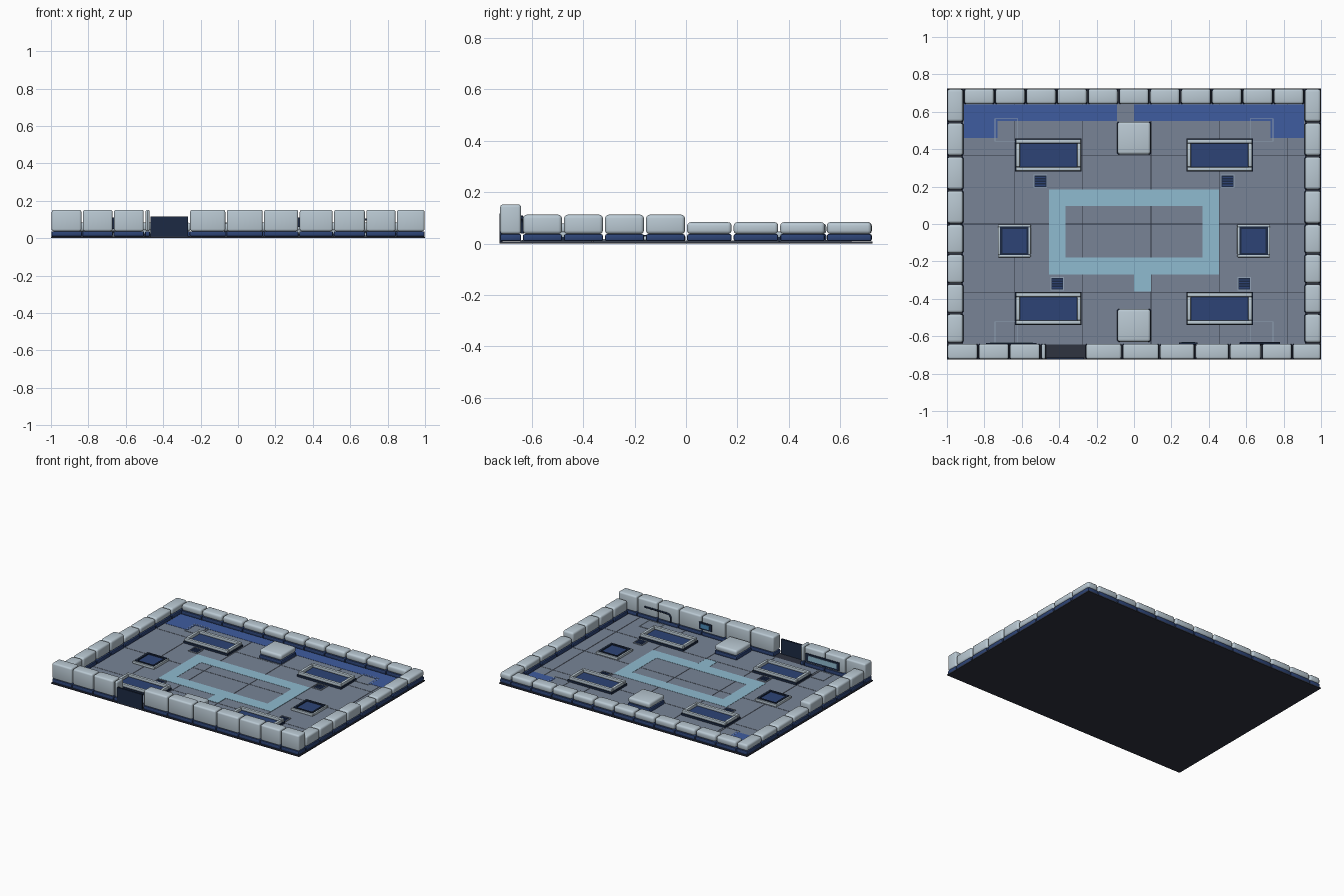
import bpy, bmesh, math
from mathutils import Vector

if "Cube" in bpy.data.objects:
    bpy.data.objects.remove(bpy.data.objects["Cube"])


def material(name, rgb):
    m = bpy.data.materials.new(name)
    lin = [((c / 255 + 0.055) / 1.055) ** 2.4 for c in rgb]
    m.diffuse_color = (*lin, 1)
    m.use_nodes = True
    m.node_tree.nodes["Principled BSDF"].inputs["Base Color"].default_value = m.diffuse_color
    return m


SHELL = material("pale_shell", (186, 201, 211))
NAVY = material("navy", (45, 68, 118))
DARK = material("dark_navy", (28, 42, 68))
SLAB = material("slab", (47, 51, 64))
FLOOR = material("floor_grey", (120, 132, 150))
BLUE = material("blue_mark", (62, 92, 160))
TEAL = material("teal_mark", (143, 187, 208))
LINE = material("line_mark", (146, 162, 182))
SCREEN = material("screen", (75, 140, 185))


def boxes(name, items, mat, bevel=0.0, segments=3):
    """One object from many (x0, x1, y0, y1, z0, z1) boxes, optionally rounded."""
    bm = bmesh.new()
    for x0, x1, y0, y1, z0, z1 in items:
        vs = bmesh.ops.create_cube(bm, size=1)["verts"]
        for v in vs:
            v.co = Vector(((x0 + x1) / 2 + v.co.x * (x1 - x0),
                           (y0 + y1) / 2 + v.co.y * (y1 - y0),
                           (z0 + z1) / 2 + v.co.z * (z1 - z0)))
    if bevel:
        bmesh.ops.bevel(bm, geom=bm.edges[:], offset=bevel, segments=segments,
                        profile=0.5, affect='EDGES', clamp_overlap=True)
    me = bpy.data.meshes.new(name)
    bm.to_mesh(me)
    bm.free()
    me.materials.append(mat)
    ob = bpy.data.objects.new(name, me)
    bpy.context.collection.objects.link(ob)
    if bevel:
        bpy.ops.object.select_all(action='DESELECT')
        ob.select_set(True)
        bpy.context.view_layer.objects.active = ob
        bpy.ops.object.shade_smooth_by_angle(angle=math.radians(40))
    return ob


def spans(a, b, n, gap=0.008):
    p = (b - a) / n
    return [(a + i * p + gap / 2, a + (i + 1) * p - gap / 2) for i in range(n)]


def ring(x0, x1, y0, y1, w, z0, z1):
    """Four bars around a rectangle."""
    return [(x0, x1, y0, y0 + w, z0, z1), (x0, x1, y1 - w, y1, z0, z1),
            (x0, x0 + w, y0 + w, y1 - w, z0, z1), (x1 - w, x1, y0 + w, y1 - w, z0, z1)]


# ground slab and floor tiles
F = 0.011
boxes("ground_slab", [(-1, 1, -0.725, 0.725, 0, 0.008)], SLAB)
xs = [-0.915, -0.637, -0.273, 0.091, 0.455, 0.819, 0.915]
ys = [-0.645, -0.364, 0, 0.364, 0.645]
g = 0.0015
boxes("floor_tiles", [(xs[i] + g, xs[i + 1] - g, ys[j] + g, ys[j + 1] - g, 0.006, F)
                      for i in range(6) for j in range(4)], FLOOR)

# painted floor markings
M = F + 0.0015
boxes("teal_loop", ring(-0.455, 0.455, -0.27, 0.185, 0.09, F - 0.002, M)
      + [(0, 0.09, -0.36, -0.27, F - 0.002, M)], TEAL)
boxes("blue_border", [(-0.91, -0.09, 0.55, 0.64, F - 0.002, M), (0, 0.91, 0.55, 0.64, F - 0.002, M),
                      (-0.91, -0.73, 0.46, 0.55, F - 0.002, M), (0.73, 0.91, 0.46, 0.55, F - 0.002, M)], BLUE)
lines = []
for s in (-1, 1):
    for y0, y1 in ((0.44, 0.565), (-0.64, -0.52)):
        a, b = sorted((s * 0.62, s * 0.745))
        lines += ring(a, b, y0, y1, 0.004, F - 0.002, M + 0.001)
boxes("corner_outlines", lines, LINE)


# padded walls: pale rounded block over a navy plinth, per segment
def wall(name, rects, top, r=0.014):
    boxes(name + "_blocks", [(*q, 0.037, top) for q in rects], SHELL, r)
    boxes(name + "_plinth", [(q[0] - 0.002 * (abs(q[0]) < 0.99), q[1] + 0.002 * (abs(q[1]) < 0.99),
                              q[2], q[3], 0.009, 0.037) for q in rects], NAVY, 0.007, 2)


LOW, MID, HIGH = 0.083, 0.112, 0.152
front = spans(-1, -0.5, 3) + [(-0.495, -0.472)] + \
    [(-0.256, -0.068), (-0.06, 0.132), (0.14, 0.322), (0.33, 0.506), (0.514, 0.678), (0.686, 0.842), (0.85, 0.997)]
wall("front_wall", [(a, b, -0.723, -0.641) for a, b in front], HIGH)
wall("back_wall", [(a, b, 0.641, 0.723) for a, b in spans(-0.91, 0.91, 11)], LOW)
for s, side in ((-1, "left"), (1, "right")):
    x0, x1 = sorted((s * 0.998, s * 0.914))
    wall(side + "_wall_rear", [(x0, x1, a, b) for a, b in spans(0, 0.725, 4)], LOW)
    wall(side + "_wall_front", [(x0, x1, a, b) for a, b in spans(-0.638, 0, 4)], MID)

# free-standing padded blocks
wall("centre_pads", [(-0.088, 0.088, 0.372, 0.546), (-0.088, 0.088, -0.63, -0.455)], LOW - 0.005)

# doorway panel
boxes("door_panel", [(-0.467, -0.267, -0.725, -0.713, 0.008, 0.116)], DARK)

# large and small framed troughs
frames, beds, small_frames, skirts = [], [], [], []
for s in (-1, 1):
    a, b = sorted((s * 0.28, s * 0.635))
    for y0, y1 in ((0.28, 0.456), (-0.54, -0.364)):
        frames += ring(a + 0.003, b - 0.003, y0 + 0.003, y1 - 0.003, 0.022, 0.024, 0.047)
        skirts += ring(a, b, y0, y1, 0.026, 0.008, 0.026)
        beds.append((a + 0.02, b - 0.02, y0 + 0.02, y1 - 0.02, 0.008, 0.026))
    a, b = sorted((s * 0.552, s * 0.728))
    small_frames += ring(a, b, -0.178, -0.002, 0.014, 0.012, 0.03)
    skirts += ring(a + 0.012, b - 0.012, -0.166, -0.014, 0.012, 0.008, 0.034)
    beds.append((a + 0.02, b - 0.02, -0.158, -0.022, 0.008, 0.026))
boxes("trough_frames", frames, SHELL, 0.006, 2)
boxes("small_trough_frames", small_frames, SHELL, 0.004, 2)
boxes("trough_skirts", skirts, DARK)
boxes("trough_beds", beds, NAVY)

# floor vents
rims, pans, slats = [], [], []
for x, y in ((-0.5, 0.228), (0.5, 0.228), (-0.41, -0.32), (0.59, -0.32)):
    h = 0.036
    rims += ring(x - h, x + h, y - h, y + h, 0.005, 0.008, 0.017)
    pans.append((x - h + 0.004, x + h - 0.004, y - h + 0.004, y + h - 0.004, 0.008, 0.0135))
    slats += [(x - 0.028, x + 0.028, y + k * 0.014 - 0.003, y + k * 0.014 + 0.003, 0.012, 0.016)
              for k in (-1.5, -0.5, 0.5, 1.5)]
boxes("vent_rims", rims, LINE)
boxes("vent_pans", pans, DARK)
boxes("vent_slats", slats, NAVY)

# fittings on the inner face of the front wall
boxes("wall_window_frame", [(-0.79, -0.52, -0.645, -0.635, 0.05, 0.11)], DARK)
boxes("wall_window_glass", [(-0.77, -0.54, -0.637, -0.633, 0.062, 0.098)], TEAL)
boxes("wall_monitor", [(0.24, 0.34, -0.645, -0.634, 0.06, 0.11)], DARK)
boxes("wall_monitor_screen", [(0.255, 0.325, -0.636, -0.632, 0.07, 0.1)], SCREEN)
cu = bpy.data.curves.new("wall_conduit", 'CURVE')
cu.dimensions = '3D'
cu.bevel_depth = 0.006
cu.bevel_resolution = 2
cu.use_fill_caps = True
sp = cu.splines.new('POLY')
pts = [(0.78, 0.1), (0.6, 0.1), (0.58, 0.095), (0.57, 0.08), (0.57, 0.04)]
sp.points.add(len(pts) - 1)
for p, (x, z) in zip(sp.points, pts):
    p.co = (x, -0.637, z, 1)
cu.materials.append(DARK)
bpy.context.collection.objects.link(bpy.data.objects.new("wall_conduit", cu))
